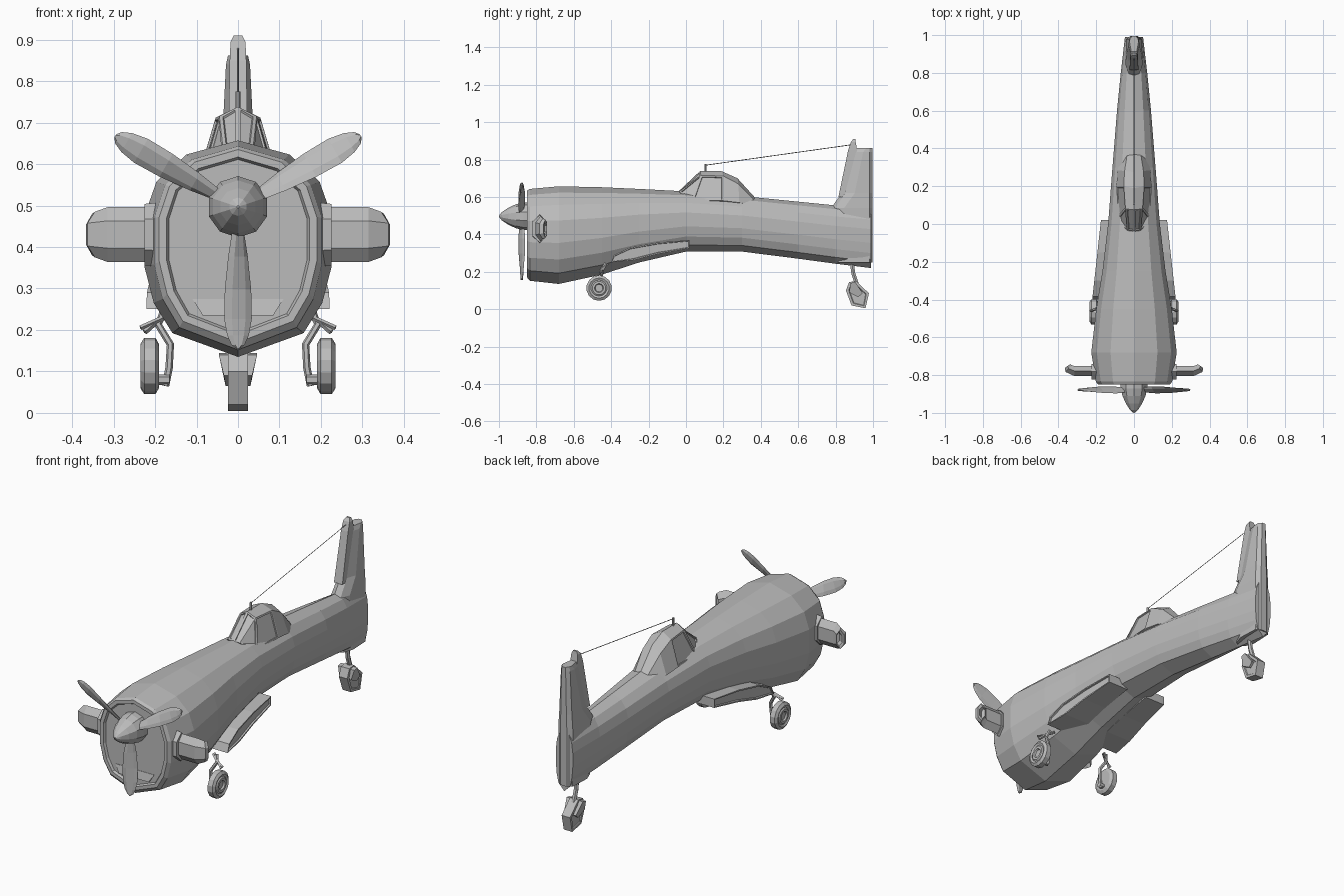
import bpy, bmesh, math
from mathutils import Vector

if "Cube" in bpy.data.objects:
    bpy.data.objects.remove(bpy.data.objects["Cube"])

grey = bpy.data.materials.new("plain grey")
grey.diffuse_color = (0.5, 0.5, 0.5, 1)
grey.use_nodes = True
grey.node_tree.nodes["Principled BSDF"].inputs["Base Color"].default_value = grey.diffuse_color


def loft(name, rings, mirror=False, edit=None, inset=None):
    """Skin a list of closed rings, cap both ends, optionally inset faces."""
    bm = bmesh.new()
    vs = [[bm.verts.new(p) for p in r] for r in rings]
    n = len(rings[0])
    for a, b in zip(vs, vs[1:]):
        for i in range(n):
            j = (i + 1) % n
            bm.faces.new((a[i], a[j], b[j], b[i]))
    bm.faces.new(vs[0])
    bm.faces.new(vs[-1])
    bmesh.ops.remove_doubles(bm, verts=bm.verts, dist=1e-5)
    bmesh.ops.recalc_face_normals(bm, faces=bm.faces)
    if edit:
        picked = [f for f in bm.faces if edit(f)]
        bmesh.ops.inset_individual(bm, faces=picked, thickness=inset[0])
        bmesh.ops.inset_individual(bm, faces=picked, thickness=inset[2], depth=inset[1])
    me = bpy.data.meshes.new(name)
    bm.to_mesh(me)
    bm.free()
    me.materials.append(grey)
    ob = bpy.data.objects.new(name, me)
    bpy.context.collection.objects.link(ob)
    if mirror:
        ob.modifiers.new("mirror", 'MIRROR')
    return ob


def both(half):
    """Half outline from top centre to bottom centre -> full ring."""
    return half + [(-x, y, z) for x, y, z in half[-2:0:-1]]


def lathe(name, prof, n, axis, c, mirror=False):
    """Profile of (position along axis, radius)."""
    rings = []
    for t, r in prof:
        ring = []
        for i in range(n):
            a = 2 * math.pi * (i + 0.5) / n
            u, v = r * math.cos(a), r * math.sin(a)
            ring.append((t, c[1] + u, c[2] + v) if axis == 'x' else (c[0] + u, t, c[2] + v))
        rings.append(ring)
    return loft(name, rings, mirror)


def tube(name, pts, r, n=6, mirror=False):
    pts = [Vector(p) for p in pts]
    rings = []
    for i, p in enumerate(pts):
        d = (pts[min(i + 1, len(pts) - 1)] - pts[max(i - 1, 0)]).normalized()
        u = d.cross(Vector((0, 1, 0)) if abs(d.y) < 0.8 else Vector((1, 0, 0))).normalized()
        w = d.cross(u)
        rings.append([p + r * (math.cos(6.2832 * k / n) * u + math.sin(6.2832 * k / n) * w)
                      for k in range(n)])
    return loft(name, rings, mirror)


# Fuselage: one cross-section scaled along the body (y, half width, bottom, top)
shape = [(0, 1), (.55, .935), (.87, .81), (1, .65), (1, .42), (.9, .25), (.7, .11), (0, 0)]
stations = [(-.85, .19, .17, .635), (-.835, .202, .152, .643), (-.68, .226, .135, .657),
            (-.45, .2, .185, .652), (-.25, .167, .25, .643), (0, .137, .308, .63),
            (.3, .114, .308, .605), (.6, .09, .27, .575), (.8, .07, .243, .555), (.99, .048, .22, .54)]
loft("fuselage", [both([(w * a, y, b + (t - b) * h) for a, h in shape]) for y, w, b, t in stations],
     edit=lambda f: f.normal.y < -.95 and len(f.verts) > 8, inset=(.018, -.012, .006))

# Chin intake ledge on the nose
loft("chin_intake", [[(-.11, y, .275), (.11, y, .275), (.085, y2, .235), (-.085, y2, .235)]
                     for y, y2 in ((-.83, -.83), (-.84, -.849))])

# Canopy with recessed window panes
canopy = [[(0, -.04, .63), (.035, -.035, .628), (.075, 0, .59)],
          [(0, .075, .738), (.045, .08, .716), (.086, .035, .58)],
          [(0, .19, .738), (.054, .2, .712), (.093, .2, .58)],
          [(0, .275, .70), (.05, .28, .67), (.088, .285, .57)],
          [(0, .375, .59), (.035, .375, .575), (.06, .375, .55)]]


def is_window(f):
    c = f.calc_center_median()
    return c.y < .18 and c.z < .715 and f.normal.z > .02 and len(f.verts) == 4


loft("canopy", [both(h + [(0, h[2][1], .54)]) for h in canopy], edit=is_window, inset=(.011, -.005, .002))

# Tail fin and rudder, lofted upward (z, leading y, half width)
loft("tail_fin", [[(0, y, z), (.6 * w, y + .02, z), (w, y + .07, z), (w * .9, .98, z), (w * .4, .996, z),
                   (-w * .4, .996, z), (-w * .9, .98, z), (-w, y + .07, z), (-.6 * w, y + .02, z)]
                  for z, y, w in ((.25, .8, .045), (.54, .775, .046), (.62, .832, .04),
                                  (.84, .877, .029), (.862, .895, .024))])
loft("fin_tip", [[(-w, a, z), (w, a, z), (w, b, z), (-w, b, z)]
                 for z, a, b, w in ((.6, .815, .86, .024), (.85, .867, .915, .02),
                                    (.895, .882, .907, .018), (.91, .895, .905, .01))])

# Aerial mast and wire
tube("aerial_mast", [(0, .105, .72), (0, .105, .775)], .006)
tube("aerial_wire", [(0, .105, .77), (0, .89, .88)], .002, 4)

# Spinner and three twisted propeller blades
lathe("spinner", [(-1, .003), (-.985, .022), (-.95, .045), (-.91, .064), (-.87, .074), (-.835, .074)],
      10, 'y', (0, 0, .497))
for k, ang in enumerate((30, 150, 270)):
    a = math.radians(ang)
    radial, side = Vector((math.cos(a), 0, math.sin(a))), Vector((-math.sin(a), 0, math.cos(a)))
    rings = []
    for r, w, pitch in ((.05, .018, 45), (.12, .03, 38), (.2, .036, 28), (.27, .035, 18),
                        (.31, .027, 14), (.333, .016, 10), (.342, .004, 8)):
        p = math.radians(pitch)
        u = side * math.cos(p) + Vector((0, math.sin(p), 0))
        v = Vector((0, math.cos(p), 0)) - side * math.sin(p)
        mid = Vector((0, -.878, .497)) + radial * r
        rings.append([mid + u * w * math.cos(q * math.pi / 3) + v * .006 * math.sin(q * math.pi / 3)
                      for q in range(6)])
    loft("propeller_blade_%d" % (k + 1), rings)

# Exhaust stubs: hexagonal, turned backward, hollow at the end
def hexring(x, y0, y1, h, dx=0):
    m, d = (y0 + y1) / 2, (y1 - y0) / 2
    return [(x - dx * q, m + q * d, .43 + s * h) for q, s in
            ((-1, .5), (0, 1), (1, .5), (1, -.5), (0, -1), (-1, -.5))]


loft("exhaust_flange", [hexring(.18, -.822, -.742, .078), hexring(.226, -.822, -.742, .074)], True)
loft("exhaust_stub", [hexring(.2, -.805, -.752, .066), hexring(.315, -.805, -.752, .066),
                      hexring(.345, -.783, -.748, .055, .018), hexring(.352, -.762, -.742, .05, .014),
                      hexring(.345, -.76, -.746, .035, .012), hexring(.325, -.772, -.757, .033, .01)], True)

# Wing root stubs, cut off at an angle
foil = [(-.40, .25), (-.385, .29), (-.30, .33), (-.15, .357), (.02, .37), (.02, .325), (-.15, .295), (-.28, .262)]
loft("wing_root", [[(.06, y, z) for y, z in foil],
                   [(.175 + (.02 - y) * .11, y, z) for y, z in foil]], True,
     edit=lambda f: f.normal.x > .9, inset=(.007, -.008, .002))

# Main wheels, legs and axles
lathe("main_wheel", [(.19, .02), (.19, .052), (.199, .068), (.226, .068), (.235, .054), (.23, .043),
                     (.235, .036), (.235, .024), (.227, .02)], 14, 'x', (0, -.465, .113), True)
tube("main_leg", [(.18, -.43, .245), (.192, -.445, .212), (.163, -.455, .165), (.166, -.46, .11),
                  (.175, -.462, .065)], .009, 6, True)
tube("main_axle", [(.165, -.465, .08), (.2, -.465, .08)], .013, 6, True)
tube("leg_brace", [(.16, -.42, .24), (.195, -.445, .222), (.225, -.46, .195)], .007, 4, True)
tube("wheel_arm", [(.16, -.43, .24), (.19, -.45, .225), (.235, -.46, .205)], .006, 4, True)

# Tail wheel, side plates and strut
wheel = [(.855, .1), (.872, .145), (.91, .15), (.978, .085), (.96, .005), (.885, .02)]
loft("tail_wheel", [[(s * .024, y, z) for y, z in wheel] for s in (-1, 1)],
     edit=lambda f: abs(f.normal.x) > .9, inset=(.015, -.004, .004))
plate = [(.872, .09, .034), (.88, .14, .046), (.905, .145, .046), (.945, .085, .034), (.92, .065, .03)]
loft("tail_fork", [[(.018, y, z) for y, z, x in plate], [(x, y, z) for y, z, x in plate]], True)
tube("tail_strut", [(0, .885, .26), (0, .895, .19), (0, .915, .13)], .012)
